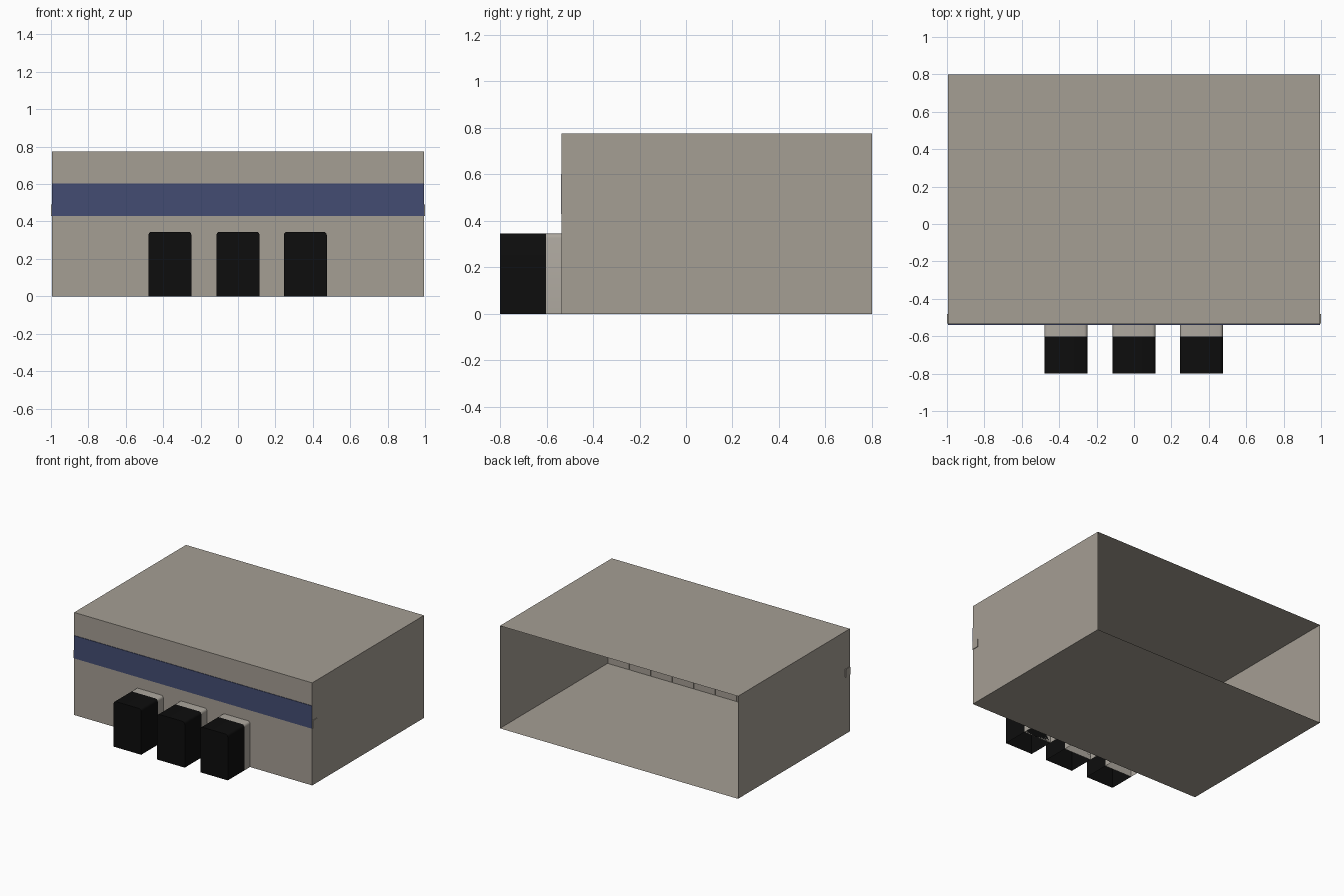
import bpy, bmesh, math

if "Cube" in bpy.data.objects:
    bpy.data.objects.remove(bpy.data.objects["Cube"])


def material(name, rgb):
    m = bpy.data.materials.new(name)
    m.diffuse_color = (*rgb, 1)
    m.use_nodes = True
    m.node_tree.nodes["Principled BSDF"].inputs["Base Color"].default_value = m.diffuse_color
    return m


WALL = material("warm_grey_wall", (0.376, 0.342, 0.296))
SLEEVE = material("light_grey_sleeve", (0.42, 0.39, 0.345))
BLACK = material("black_rubber", (0.004, 0.004, 0.004))
BLUE = material("navy_stripe", (0.057, 0.073, 0.17))


def box(name, lo, hi, mat, open_side=None, bevel=0.0):
    """Box between two corners; open_side is a direction whose face is removed."""
    bm = bmesh.new()
    bmesh.ops.create_cube(bm, size=1)
    for v in bm.verts:
        v.co = [lo[i] + (v.co[i] + 0.5) * (hi[i] - lo[i]) for i in range(3)]
    bm.normal_update()
    if bevel:  # round the two upper corners running along y
        edges = [e for e in bm.edges
                 if all(abs(v.co.z - hi[2]) < 1e-5 for v in e.verts)
                 and abs(e.verts[0].co.x - e.verts[1].co.x) < 1e-5]
        bmesh.ops.bevel(bm, geom=edges, offset=bevel, segments=3, profile=0.5,
                        affect='EDGES')
        bm.normal_update()
    if open_side:
        axis, sign = open_side
        faces = [f for f in bm.faces if f.normal[axis] * sign > 0.9]
        bmesh.ops.delete(bm, geom=faces, context='FACES')
    me = bpy.data.meshes.new(name)
    bm.to_mesh(me)
    bm.free()
    me.materials.append(mat)
    ob = bpy.data.objects.new(name, me)
    bpy.context.collection.objects.link(ob)
    if bevel:
        for p in me.polygons:
            p.use_smooth = True
        me.set_sharp_from_angle(angle=math.radians(40))
    return ob


FRONT = -0.535

# Warehouse shell, open at the back
box("warehouse_shell", (-0.995, FRONT, 0), (0.995, 0.8, 0.775), WALL, open_side=(1, 1))

# Rail inside the front wall, its ends just showing through the sides
box("front_rail", (-1, FRONT + 0.002, 0.43), (1, -0.48, 0.49), WALL)

# Row of panels lining the inside of the front wall
count = 11
step = 1.98 / count
for i in range(count):
    x = -0.99 + i * step
    box(f"inner_panel_{i + 1}", (x + 0.002, FRONT + 0.003, 0.003),
        (x + step - 0.002, -0.48, 0.43), WALL)

# Painted stripe across the front
box("front_stripe", (-0.995, FRONT - 0.004, 0.43), (0.995, FRONT, 0.602), BLUE)

# Three loading docks: grey sleeve with a black shelter in front
for i, x in enumerate((-0.364, 0, 0.36)):
    w = 0.115
    box(f"dock_sleeve_{i + 1}", (x - w, -0.602, 0), (x + w, FRONT, 0.345),
        SLEEVE, open_side=(2, -1), bevel=0.018)
    box(f"dock_shelter_{i + 1}", (x - w, -0.8, 0), (x + w, -0.602, 0.345),
        BLACK, open_side=(2, -1), bevel=0.018)
